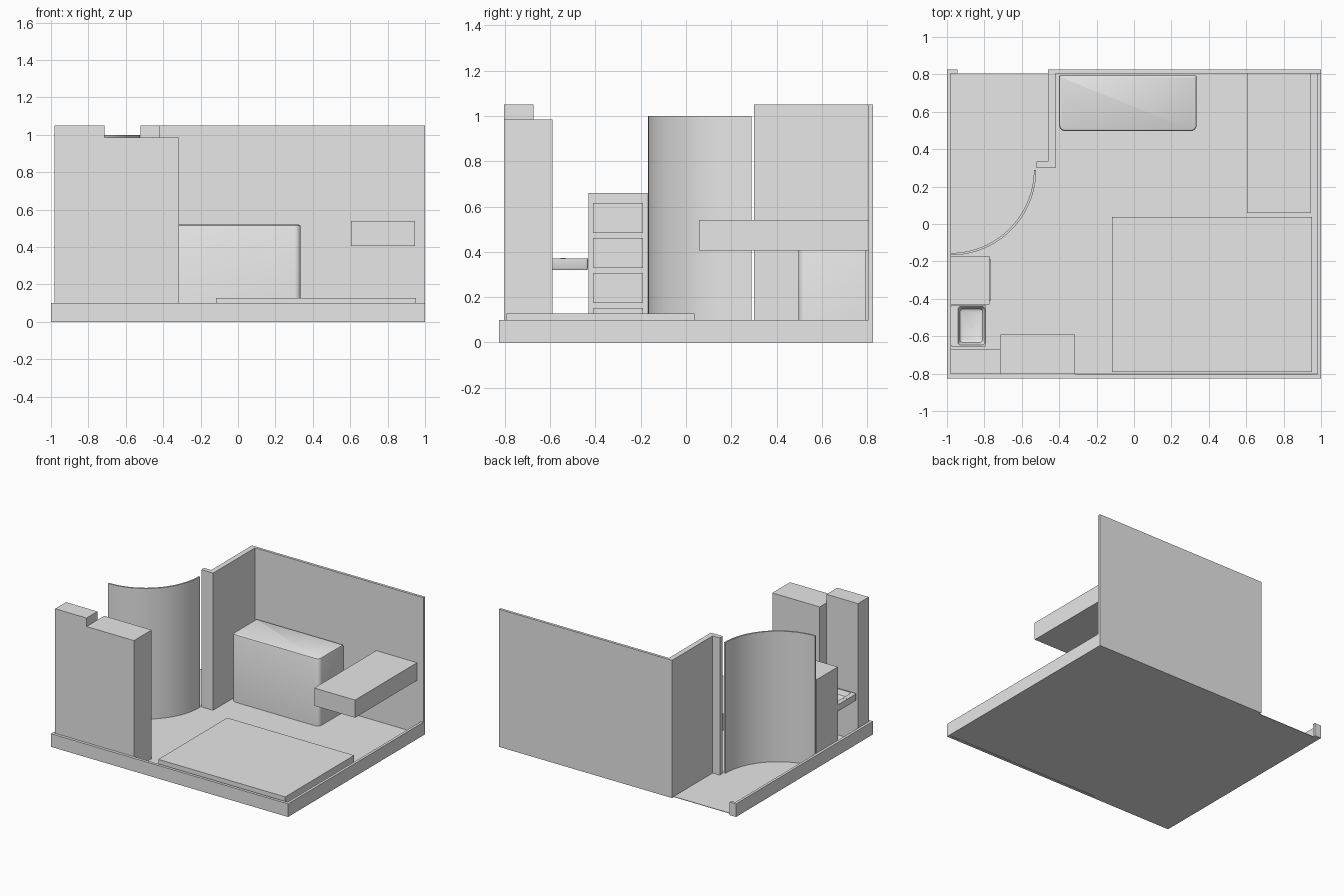
import bpy, bmesh, math

default = bpy.data.objects.get("Cube")
if default:
    bpy.data.objects.remove(default, do_unlink=True)

grey = bpy.data.materials.new("plain grey")
grey.use_nodes = True
grey.diffuse_color = (0.8, 0.8, 0.8, 1)
grey.node_tree.nodes["Principled BSDF"].inputs["Base Color"].default_value = (0.8, 0.8, 0.8, 1)


def finish(name, bm, smooth=False):
    bmesh.ops.recalc_face_normals(bm, faces=bm.faces)
    mesh = bpy.data.meshes.new(name)
    bm.to_mesh(mesh)
    bm.free()
    obj = bpy.data.objects.new(name, mesh)
    bpy.context.collection.objects.link(obj)
    mesh.materials.append(grey)
    if smooth:
        bpy.ops.object.select_all(action='DESELECT')
        obj.select_set(True)
        bpy.context.view_layer.objects.active = obj
        bpy.ops.object.shade_smooth_by_angle(angle=math.radians(35))
    return obj


def prism(name, outline, z0, z1, smooth=False):
    """Extrude a flat outline from z0 up to z1."""
    bm = bmesh.new()
    base = bm.faces.new([bm.verts.new((x, y, z0)) for x, y in outline])
    top = bmesh.ops.extrude_face_region(bm, geom=[base])["geom"]
    for v in top:
        if isinstance(v, bmesh.types.BMVert):
            v.co.z = z1
    return finish(name, bm, smooth)


def box(name, x0, x1, y0, y1, z0, z1):
    return prism(name, [(x0, y0), (x1, y0), (x1, y1), (x0, y1)], z0, z1)


def rounded(x0, x1, y0, y1, front, back, steps=6):
    """Rectangle outline with separate radii for front and back corners."""
    pts = []
    corners = [(x0, y0, 1, 1, front, 180), (x1, y0, -1, 1, front, 270),
               (x1, y1, -1, -1, back, 0), (x0, y1, 1, -1, back, 90)]
    for cx, cy, sx, sy, r, start in corners:
        for i in range(steps + 1):
            a = math.radians(start + 90 * i / steps)
            pts.append((cx + sx * r + r * math.cos(a), cy + sy * r + r * math.sin(a)))
    return pts


def loft(name, rings):
    """Skin a stack of (outline, height) rings and cap both ends."""
    bm = bmesh.new()
    loops = [[bm.verts.new((x, y, z)) for x, y in outline] for outline, z in rings]
    n = len(loops[0])
    for a, b in zip(loops, loops[1:]):
        for i in range(n):
            j = (i + 1) % n
            bm.faces.new((a[i], a[j], b[j], b[i]))
    bm.faces.new(loops[0])
    bm.faces.new(loops[-1])
    return finish(name, bm, True)


def disc(name, x, y, r, z0, z1):
    ring = [(x + r * math.cos(math.tau * i / 20), y + r * math.sin(math.tau * i / 20))
            for i in range(20)]
    return prism(name, ring, z0, z1, True)


# Floor and low curbs
box("floor", -0.98, 0.98, -0.8, 0.805, 0, 0.004)
box("front_curb", -1, 1, -0.825, -0.803, 0, 0.1)
box("right_curb", -1, -0.98, -0.803, 0.825, 0, 0.1)
box("left_curb", 0.98, 1, -0.803, 0.805, 0, 0.1)
box("curb_return", -0.98, -0.945, 0.805, 0.825, 0, 0.1)

# Full-height walls
box("back_wall", -0.46, 1, 0.805, 0.825, 0, 1.05)
prism("partition_wall", [(-0.42, 0.805), (-0.46, 0.805), (-0.46, 0.335),
                         (-0.52, 0.335), (-0.52, 0.3), (-0.42, 0.3)], 0, 1.05)

# Curved shower screen
arc = [math.radians(-90 + 90 * i / 32) for i in range(33)]
screen = [(-0.98 + r * math.cos(a), 0.29 + r * math.sin(a))
          for r, path in ((0.457, arc), (0.445, arc[::-1])) for a in path]
prism("curved_screen", screen, 0, 1.0, True)

# Tall cupboards at the front
box("tall_cupboard", -0.98, -0.715, -0.803, -0.672, 0, 1.05)
box("wide_cupboard", -0.715, -0.315, -0.803, -0.59, 0, 0.985)

# Drawer unit
box("drawer_unit", -0.98, -0.772, -0.43, -0.17, 0, 0.66)
for i in range(4):
    top = 0.615 - 0.154 * i
    box(f"drawer_front_{i + 1}", -0.772, -0.765, -0.41, -0.19, top - 0.132, top)

# Wash basin
loft("wash_basin", [
    (rounded(-0.98, -0.795, -0.65, -0.436, 0.008, 0.008), 0.32),
    (rounded(-0.98, -0.79, -0.655, -0.433, 0.01, 0.01), 0.33),
    (rounded(-0.98, -0.79, -0.655, -0.433, 0.01, 0.01), 0.37),
    (rounded(-0.942, -0.797, -0.647, -0.441, 0.016, 0.016), 0.37),
    (rounded(-0.93, -0.81, -0.633, -0.455, 0.016, 0.016), 0.335),
    (rounded(-0.92, -0.82, -0.623, -0.465, 0.016, 0.016), 0.33)])
disc("basin_drain", -0.875, -0.543, 0.015, 0.328, 0.333)
disc("tap_hole_cover", -0.96, -0.543, 0.011, 0.368, 0.372)

# Rounded cabinet against the back wall
loft("rounded_cabinet", [
    (rounded(-0.4, 0.335, 0.497, 0.793, 0.032, 0.004), 0),
    (rounded(-0.4, 0.335, 0.497, 0.793, 0.032, 0.004), 0.508),
    (rounded(-0.397, 0.332, 0.5, 0.79, 0.029, 0.003), 0.516),
    (rounded(-0.39, 0.325, 0.507, 0.785, 0.025, 0.002), 0.52)])

# Wall shelf and bed platform
box("wall_shelf", 0.603, 0.947, 0.058, 0.805, 0.405, 0.54)
box("low_platform", -0.118, 0.953, -0.792, 0.038, 0, 0.128)
